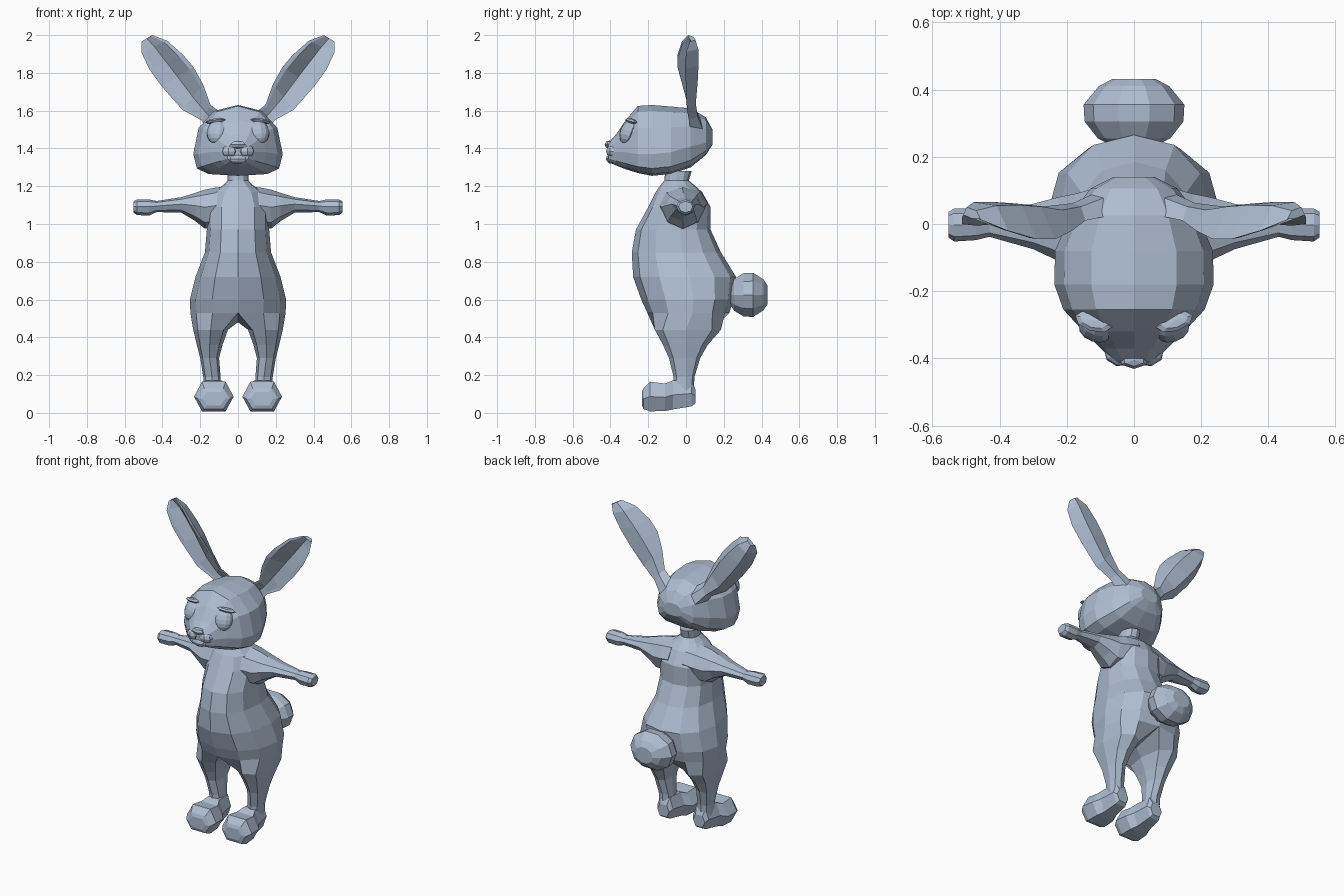
import bpy, bmesh, math
from mathutils import Matrix, Vector, Euler

if "Cube" in bpy.data.objects:
    bpy.data.objects.remove(bpy.data.objects["Cube"])

fur = bpy.data.materials.new("blue_grey")
fur.diffuse_color = (0.42, 0.51, 0.64, 1)
fur.use_nodes = True
fur.node_tree.nodes["Principled BSDF"].inputs["Base Color"].default_value = fur.diffuse_color


def finish(bm, name):
    bmesh.ops.recalc_face_normals(bm, faces=bm.faces)
    me = bpy.data.meshes.new(name)
    bm.to_mesh(me)
    bm.free()
    me.materials.append(fur)
    ob = bpy.data.objects.new(name, me)
    bpy.context.collection.objects.link(ob)
    return ob


def bridge(bm, a, b):
    n = len(a)
    for i in range(n):
        j = (i + 1) % n
        bm.faces.new((a[i], a[j], b[j], b[i]))


def loft(name, rings, side=1):
    """Skin a list of point rings and cap both ends."""
    bm = bmesh.new()
    vs = [[bm.verts.new((p[0] * side, p[1], p[2])) for p in r] for r in rings]
    for a, b in zip(vs, vs[1:]):
        bridge(bm, a, b)
    bm.faces.new(vs[0])
    bm.faces.new(vs[-1])
    return finish(bm, name)


def section(n, hu, vc, lo, hi, e_lo=1.0, e_hi=1.0):
    """Oval with half width hu, widest at vc, reaching from lo to hi."""
    pts = []
    top = max(abs(math.sin(2 * math.pi * i / n)) for i in range(n))
    for i in range(n):
        c, s = math.cos(2 * math.pi * i / n), math.sin(2 * math.pi * i / n)
        e = e_hi if s > 0 else e_lo
        u = hu * math.copysign(abs(c) ** e, c)
        w = (abs(s) / top) ** e
        pts.append((u, vc + (hi - vc) * w if s > 0 else vc + (lo - vc) * w))
    return pts


def blob(name, loc, radii, rot=(0, 0, 0), seg=10, rows=7):
    bm = bmesh.new()
    m = (Matrix.Translation(Vector(loc)) @ Euler(rot).to_matrix().to_4x4()
         @ Matrix.Diagonal((*radii, 1)))
    bmesh.ops.create_uvsphere(bm, u_segments=seg, v_segments=rows, radius=1, matrix=m)
    return finish(bm, name)


# torso and neck: z, half width, widest y, front y, back y
torso = [(1.28, .055, -.05, -.11, .03), (1.23, .055, -.05, -.115, .015),
         (1.205, .08, -.05, -.135, .045), (1.17, .13, -.02, -.16, .085),
         (1.09, .165, 0, -.2, .13), (.97, .165, -.03, -.265, .13),
         (.85, .175, -.02, -.287, .185), (.72, .225, .02, -.28, .265),
         (.6, .255, .04, -.237, .25), (.53, .252, .035, -.205, .23)]
# leg: z, centre x, half width, front y, back y
leg = [(.44, .145, .092, -.165, .185), (.36, .15, .068, -.122, .115),
       (.29, .15, .05, -.09, .075), (.19, .138, .046, -.066, .045),
       (.1, .135, .046, -.066, .04)]

# body: the lowest torso ring splits at the crotch into the two legs
bm = bmesh.new()
rings = [[bm.verts.new((x, y, z)) for x, y in section(12, hx, yc, f, b, .9, .9)]
         for z, hx, yc, f, b in torso]
for a, b in zip(rings, rings[1:]):
    bridge(bm, a, b)
bm.faces.new(rings[0])
crotch = bm.verts.new((0, .02, .48))
for s in (1, -1):
    half = [9, 10, 11, 0, 1, 2, 3]
    prev = [rings[-1][i if s > 0 else (6 - i) % 12] for i in half] + [crotch]
    for z, xc, hx, f, b in leg:
        pts = section(8, hx, 0, f, b, .85, .85)
        cur = [bm.verts.new((s * (xc + pts[k][0]), pts[k][1], z)) for k in (5, 6, 7, 0, 1, 2, 3, 4)]
        bridge(bm, prev, cur)
        prev = cur
    bm.faces.new(prev)
finish(bm, "body_and_legs")

# head along y: y, half width, bottom z, widest z, top z
head = [(.14, .06, 1.42, 1.46, 1.5), (.105, .13, 1.365, 1.43, 1.565),
        (.025, .19, 1.3, 1.41, 1.612), (-.08, .235, 1.265, 1.38, 1.622),
        (-.18, .237, 1.255, 1.37, 1.63), (-.255, .21, 1.27, 1.37, 1.625),
        (-.32, .15, 1.29, 1.38, 1.55), (-.37, .1, 1.31, 1.38, 1.475),
        (-.41, .06, 1.33, 1.38, 1.43)]
loft("head", [[(x, y, z) for x, z in section(12, hx, zc, lo, hi, .6, .9)]
              for y, hx, lo, zc, hi in head])

# muzzle, nose and lip
for s in (1, -1):
    blob("muzzle_pad", (.043 * s, -.382, 1.385), (.047, .042, .036), (0, 0, .2 * s), 8, 6)
blob("nose", (0, -.405, 1.42), (.045, .026, .022), (0, 0, 0), 6, 4)
blob("lower_lip", (0, -.388, 1.345), (.058, .036, .027), (0, 0, 0), 8, 6)

# tail: rings around the y axis
loft("tail", [[(.15 * r * math.cos(a * math.pi / 5), y, .625 + .123 * r * math.sin(a * math.pi / 5))
               for a in range(10)]
              for y, r in ((.235, .45), (.255, .72), (.305, .98), (.355, 1), (.41, .7), (.432, .42))])

# arm along x: x, bottom z, top z, front y, back y
arm = [(.05, 1.0, 1.2, -.15, .115), (.12, .98, 1.193, -.14, .105),
       (.175, .975, 1.182, -.125, .09), (.225, 1.015, 1.165, -.11, .08),
       (.3, 1.06, 1.142, -.075, .06), (.43, 1.063, 1.122, -.038, .04),
       (.47, 1.045, 1.13, -.048, .046), (.535, 1.047, 1.13, -.052, .046),
       (.552, 1.06, 1.12, -.04, .036)]
# foot along y: y, half width, bottom z, top z
foot = [(.05, .042, .05, .125), (.03, .056, .035, .17), (-.07, .07, .018, .172),
        (-.11, .098, .01, .155), (-.19, .105, .008, .165), (-.225, .085, .02, .13),
        (-.233, .06, .04, .11)]
# ear: inner x z, outer x z, inner rim y, outer rim y, back y
ear = [(.05, 1.56, .13, 1.46, .03, .03, .095), (.145, 1.63, .195, 1.55, .01, .015, .062),
       (.185, 1.74, .295, 1.605, -.02, .005, .052), (.235, 1.83, .405, 1.73, -.045, .0, .062),
       (.29, 1.895, .47, 1.82, -.045, -.005, .066), (.375, 1.97, .512, 1.91, -.02, .0, .065),
       (.455, 2.0, .512, 1.965, .012, .02, .05)]


def ear_ring(ax, az, bx, bz, ya, yb, back):
    def at(t, y):
        return (ax + (bx - ax) * t, y, az + (bz - az) * t)
    return [at(0, ya), at(.12, ya + .004), at(.5, back - .033), at(.88, yb + .006),
            at(1, yb), at(.75, back), at(.25, back - .01)]


for s, tag in ((1, "left"), (-1, "right")):
    loft(tag + "_arm", [[(x, (f + b) / 2 + u, v) for u, v in
                         section(8, (b - f) / 2, lo + (hi - lo) * .55, lo, hi)]
                        for x, lo, hi, f, b in arm], s)
    loft(tag + "_foot", [[(.128 + x, y, z) for x, z in
                          section(6, hx, (lo + hi) / 2, lo, hi, .75, .75)]
                         for y, hx, lo, hi in foot], s)
    loft(tag + "_ear", [ear_ring(*st) for st in ear], s)
    blob(tag + "_eye", (.111 * s, -.306, 1.487), (.056, .042, .066),
         (-.4, 0, .3 * s), 12, 8)
    blob(tag + "_brow", (.12 * s, -.29, 1.545), (.058, .03, .013),
         (-.2, .12 * s, .3 * s), 8, 4)
